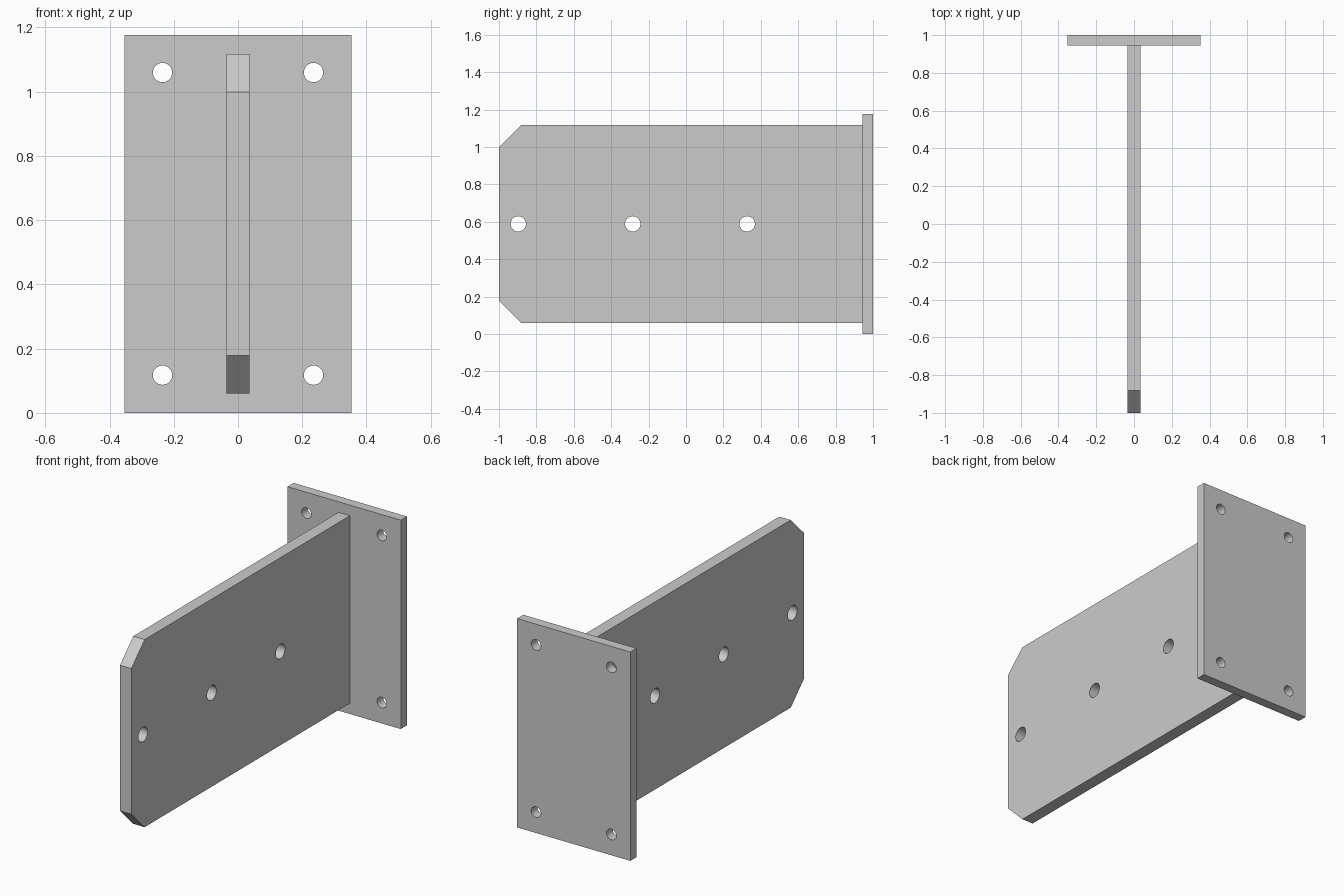
import bpy, bmesh, math
from mathutils import Vector

if "Cube" in bpy.data.objects:
    bpy.data.objects.remove(bpy.data.objects["Cube"])


def prism(name, profile, extrude):
    """Solid made by pushing a flat outline along a vector."""
    bm = bmesh.new()
    face = bm.faces.new([bm.verts.new(p) for p in profile])
    side = bmesh.ops.extrude_face_region(bm, geom=[face])["geom"]
    bmesh.ops.translate(bm, vec=Vector(extrude),
                        verts=[v for v in side if isinstance(v, bmesh.types.BMVert)])
    bmesh.ops.recalc_face_normals(bm, faces=bm.faces)
    mesh = bpy.data.meshes.new(name)
    bm.to_mesh(mesh)
    bm.free()
    obj = bpy.data.objects.new(name, mesh)
    bpy.context.collection.objects.link(obj)
    return obj


def drill(obj, centre, radius, rotation):
    """Cut one round through-hole and discard the cutter."""
    bpy.ops.mesh.primitive_cylinder_add(vertices=48, radius=radius, depth=0.3,
                                        location=centre, rotation=rotation)
    cutter = bpy.context.object
    cutter.hide_render = True
    mod = obj.modifiers.new("hole", "BOOLEAN")
    mod.operation, mod.solver, mod.object = "DIFFERENCE", "EXACT", cutter
    bpy.context.view_layer.objects.active = obj
    bpy.ops.object.modifier_apply(modifier=mod.name)
    bpy.data.objects.remove(cutter, do_unlink=True)


def smooth_holes(obj):
    bpy.ops.object.select_all(action="DESELECT")
    obj.select_set(True)
    bpy.context.view_layer.objects.active = obj
    bpy.ops.object.shade_smooth_by_angle(angle=math.radians(30))


HEIGHT, HALF_W, PLATE_Y = 1.177, 0.353, 0.945
MID_Z = HEIGHT / 2

# Mounting plate with four corner bolt holes
plate = prism("mounting_plate",
              [(-HALF_W, PLATE_Y, 0), (HALF_W, PLATE_Y, 0),
               (HALF_W, PLATE_Y, HEIGHT), (-HALF_W, PLATE_Y, HEIGHT)],
              (0, 1 - PLATE_Y, 0))
for x in (-0.235, 0.235):
    for z in (MID_Z - 0.471, MID_Z + 0.471):
        drill(plate, (x, 0.97, z), 0.03, (math.pi / 2, 0, 0))
smooth_holes(plate)

# Upright web with chamfered front corners and a row of three holes
HALF_T, LOW, TOP, CHAMFER = 0.0355, 0.06, 1.117, 0.118
outline = [(PLATE_Y, LOW), (PLATE_Y, TOP), (-1 + CHAMFER, TOP), (-1, TOP - CHAMFER),
           (-1, LOW + CHAMFER), (-1 + CHAMFER, LOW)]
web = prism("web_plate", [(-HALF_T, y, z) for y, z in outline], (2 * HALF_T, 0, 0))
for i in range(3):
    drill(web, (0, -0.897 + 0.612 * i, MID_Z), 0.041, (0, math.pi / 2, 0))
smooth_holes(web)
